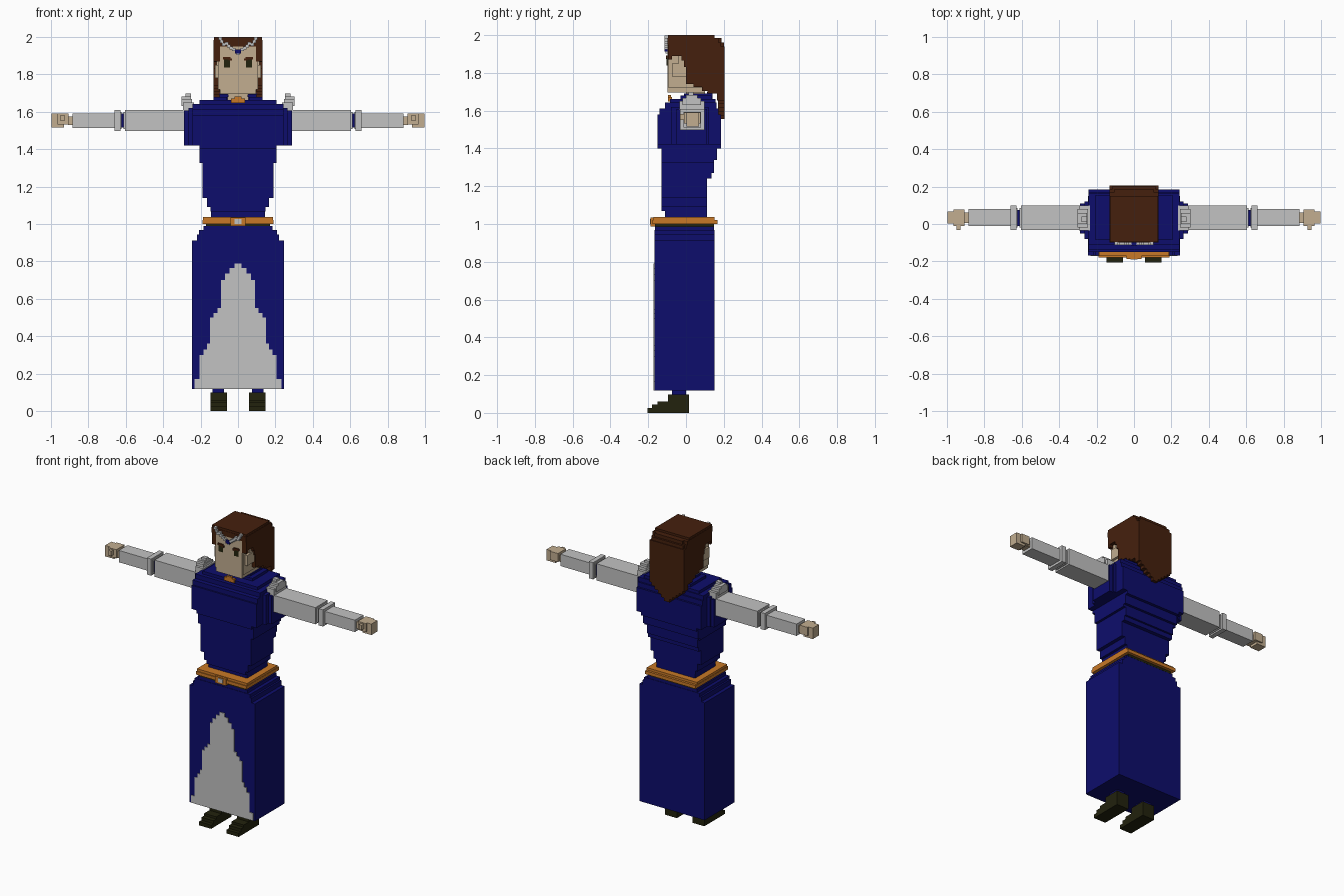
import bpy, bmesh

if "Cube" in bpy.data.objects:
    bpy.data.objects.remove(bpy.data.objects["Cube"], do_unlink=True)


def material(name, rgb):
    m = bpy.data.materials.new(name)
    m.use_nodes = True
    m.diffuse_color = (*rgb, 1)
    bsdf = next(n for n in m.node_tree.nodes if n.type == 'BSDF_PRINCIPLED')
    bsdf.inputs["Base Color"].default_value = (*rgb, 1)
    return m


BLUE = material("deep blue cloth", (0.004, 0.004, 0.15))
WHITE = material("pale grey cloth", (0.54, 0.54, 0.54))
SKIN = material("skin", (0.54, 0.42, 0.28))
HAIR = material("brown hair", (0.06, 0.0144, 0.004))
GOLD = material("orange gold", (0.58, 0.19, 0.02))
OLIVE = material("dark olive leather", (0.016, 0.016, 0.004))


def part(name, mat, boxes, mirror=False):
    """Blocks given as (x0, x1, y0, y1, z0, z1); mirror adds the -x copy."""
    bm = bmesh.new()
    if mirror:
        boxes = boxes + [(-b[1], -b[0], *b[2:]) for b in boxes]
    for x0, x1, y0, y1, z0, z1 in boxes:
        vs = bmesh.ops.create_cube(bm, size=1)["verts"]
        for v in vs:
            v.co = (x0 + (v.co.x + 0.5) * (x1 - x0),
                    y0 + (v.co.y + 0.5) * (y1 - y0),
                    z0 + (v.co.z + 0.5) * (z1 - z0))
    me = bpy.data.meshes.new(name)
    bm.to_mesh(me)
    bm.free()
    me.materials.append(mat)
    ob = bpy.data.objects.new(name, me)
    bpy.context.collection.objects.link(ob)
    return ob


def layers(rows):
    """Centred layers given as (z0, z1, half width, y0, y1)."""
    return [(-w, w, y0, y1, z0, z1) for z0, z1, w, y0, y1 in rows]


# Stepped boots and ankles
part("boots", OLIVE, [
    (0.058, 0.148, -0.205, 0.015, 0, 0.025),
    (0.058, 0.148, -0.18, 0.015, 0.025, 0.045),
    (0.058, 0.148, -0.15, 0.015, 0.045, 0.06),
    (0.058, 0.148, -0.095, 0.015, 0.06, 0.098)], True)
part("ankles", BLUE, [(0.075, 0.135, -0.075, 0.0, 0.09, 0.13)], True)

# Long skirt with stepped hips
part("skirt", BLUE, layers([
    (0.118, 0.913, 0.245, -0.168, 0.15), (0.913, 0.945, 0.22, -0.168, 0.15),
    (0.945, 0.967, 0.208, -0.168, 0.15), (0.967, 0.988, 0.185, -0.165, 0.147)]))

# Stepped pale panel on the skirt front
part("skirt_panel", WHITE, layers([
    (z0, z1, w, -0.172, -0.165) for z0, z1, w in [
        (0.119, 0.17, 0.232), (0.17, 0.30, 0.205), (0.30, 0.33, 0.185),
        (0.33, 0.36, 0.165), (0.36, 0.50, 0.15), (0.50, 0.525, 0.13),
        (0.525, 0.55, 0.11), (0.55, 0.70, 0.09), (0.70, 0.735, 0.07),
        (0.735, 0.765, 0.045), (0.765, 0.79, 0.02)]]))

# Belt with under-strap and buckle
part("belt_strap", OLIVE, layers([(0.985, 1.003, 0.17, -0.165, 0.148)]))
part("belt", GOLD, layers([
    (1.0, 1.022, 0.19, -0.178, 0.168), (1.022, 1.038, 0.188, -0.172, 0.152),
    (0.988, 1.034, 0.04, -0.187, -0.16)]))
part("buckle_stone", WHITE, layers([(1.0, 1.027, 0.018, -0.191, -0.183)]))

# Tunic body, narrow at the waist and wide at the chest
part("tunic", BLUE, layers([
    (1.03, 1.068, 0.145, -0.11, 0.11), (1.068, 1.09, 0.147, -0.13, 0.11),
    (1.09, 1.14, 0.165, -0.13, 0.11), (1.14, 1.24, 0.19, -0.13, 0.11),
    (1.24, 1.27, 0.19, -0.13, 0.135), (1.27, 1.325, 0.19, -0.13, 0.148),
    (1.325, 1.34, 0.207, -0.13, 0.148), (1.34, 1.40, 0.207, -0.13, 0.165),
    (1.40, 1.42, 0.207, -0.15, 0.185), (1.42, 1.58, 0.243, -0.15, 0.185),
    (1.58, 1.612, 0.243, -0.14, 0.172), (1.612, 1.642, 0.243, -0.11, 0.162),
    (1.642, 1.662, 0.205, -0.085, 0.155)]))
part("tunic_collar", BLUE, [
    (0.06, 0.13, -0.03, 0.135, 1.66, 1.68),
    (0.05, 0.10, -0.01, 0.135, 1.68, 1.692),
    (0.0, 0.10, 0.11, 0.14, 1.66, 1.70)], True)
part("sleeve_caps", BLUE, [
    (0.2, 0.288, -0.05, 0.11, 1.42, 1.608),
    (0.2, 0.265, -0.08, 0.12, 1.42, 1.62)], True)
part("collar_clasp", GOLD, layers([
    (1.648, 1.672, 0.037, -0.095, -0.075), (1.665, 1.682, 0.02, -0.095, -0.08)]))

# Stepped shoulder ornaments
part("shoulder_tufts", WHITE, [
    (0.235, 0.295, -0.035, 0.098, 1.605, 1.65),
    (0.245, 0.303, -0.018, 0.08, 1.63, 1.668),
    (0.25, 0.303, 0.0, 0.06, 1.65, 1.682),
    (0.25, 0.282, 0.012, 0.04, 1.68, 1.698)], True)

# Arms held straight out
part("sleeves", WHITE, [
    (0.27, 0.603, -0.033, 0.098, 1.497, 1.61),
    (0.603, 0.612, -0.02, 0.085, 1.507, 1.60),
    (0.622, 0.633, -0.02, 0.085, 1.507, 1.60),
    (0.628, 0.66, -0.033, 0.098, 1.497, 1.61),
    (0.65, 0.885, -0.012, 0.08, 1.512, 1.592)], True)
part("elbow_bands", BLUE, [(0.60, 0.635, -0.01, 0.075, 1.515, 1.59)], True)
part("hands", SKIN, [
    (0.88, 0.91, 0.005, 0.062, 1.53, 1.575),
    (0.905, 0.965, -0.01, 0.078, 1.532, 1.59),
    (0.93, 0.998, 0.003, 0.068, 1.516, 1.59),
    (0.928, 0.95, -0.032, 0.0, 1.55, 1.583)], True)

# Head, jaw, neck and ears
part("head", SKIN, layers([
    (1.695, 1.95, 0.097, -0.098, 0.10), (1.72, 1.90, 0.106, -0.093, 0.10),
    (1.64, 1.70, 0.055, 0.0, 0.10)]))
part("ears", SKIN, [
    (0.10, 0.122, -0.075, 0.005, 1.78, 1.85),
    (0.10, 0.116, -0.04, 0.005, 1.85, 1.89)], True)

# Hair cap with rounded back, side locks and pointed back lock
part("hair_cap", HAIR, layers([
    (1.95, 1.985, 0.13, -0.098, 0.172), (1.985, 2.0, 0.128, -0.096, 0.15),
    (1.89, 1.96, 0.13, -0.09, 0.185), (1.72, 1.94, 0.13, 0.085, 0.205),
    (1.94, 1.962, 0.118, 0.08, 0.2), (1.962, 1.985, 0.105, 0.08, 0.187)]))
part("hair_sides", HAIR, [
    (0.10, 0.13, -0.025, 0.0, 1.865, 1.90),
    (0.10, 0.13, -0.01, 0.01, 1.83, 1.90),
    (0.10, 0.13, 0.0, 0.12, 1.74, 1.95),
    (0.10, 0.13, 0.04, 0.16, 1.725, 1.80),
    (0.10, 0.13, 0.085, 0.2, 1.705, 1.80),
    (0.095, 0.13, -0.094, -0.075, 1.87, 1.95)], True)
part("hair_back", HAIR, layers([
    (1.69, 1.75, 0.13, 0.115, 0.205), (1.655, 1.70, 0.13, 0.165, 0.205)] + [
    (1.555 + 0.02 * i, 1.577 + 0.02 * i, 0.02 + 0.024 * i, 0.17, 0.205)
    for i in range(5)]))

# Eyes, brows and circlet
part("eyes", OLIVE, [(0.042, 0.074, -0.102, -0.095, 1.838, 1.882)], True)
part("eyebrows", HAIR, [
    (0.04, 0.08, -0.106, -0.095, 1.88, 1.893),
    (0.033, 0.05, -0.106, -0.095, 1.873, 1.884)], True)
part("circlet", WHITE, [
    (x - 0.009, x + 0.009, -0.113, -0.094, z - 0.008, z + 0.008)
    for x, z in [(0.094, 1.991), (0.086, 1.975), (0.076, 1.961), (0.06, 1.966),
                 (0.05, 1.952), (0.036, 1.942), (0.022, 1.932)]], True)
part("circlet_drop", WHITE, layers([(1.903, 1.912, 0.008, -0.109, -0.095)]))
part("circlet_gem", BLUE, layers([
    (1.912, 1.932, 0.015, -0.114, -0.095)]))
